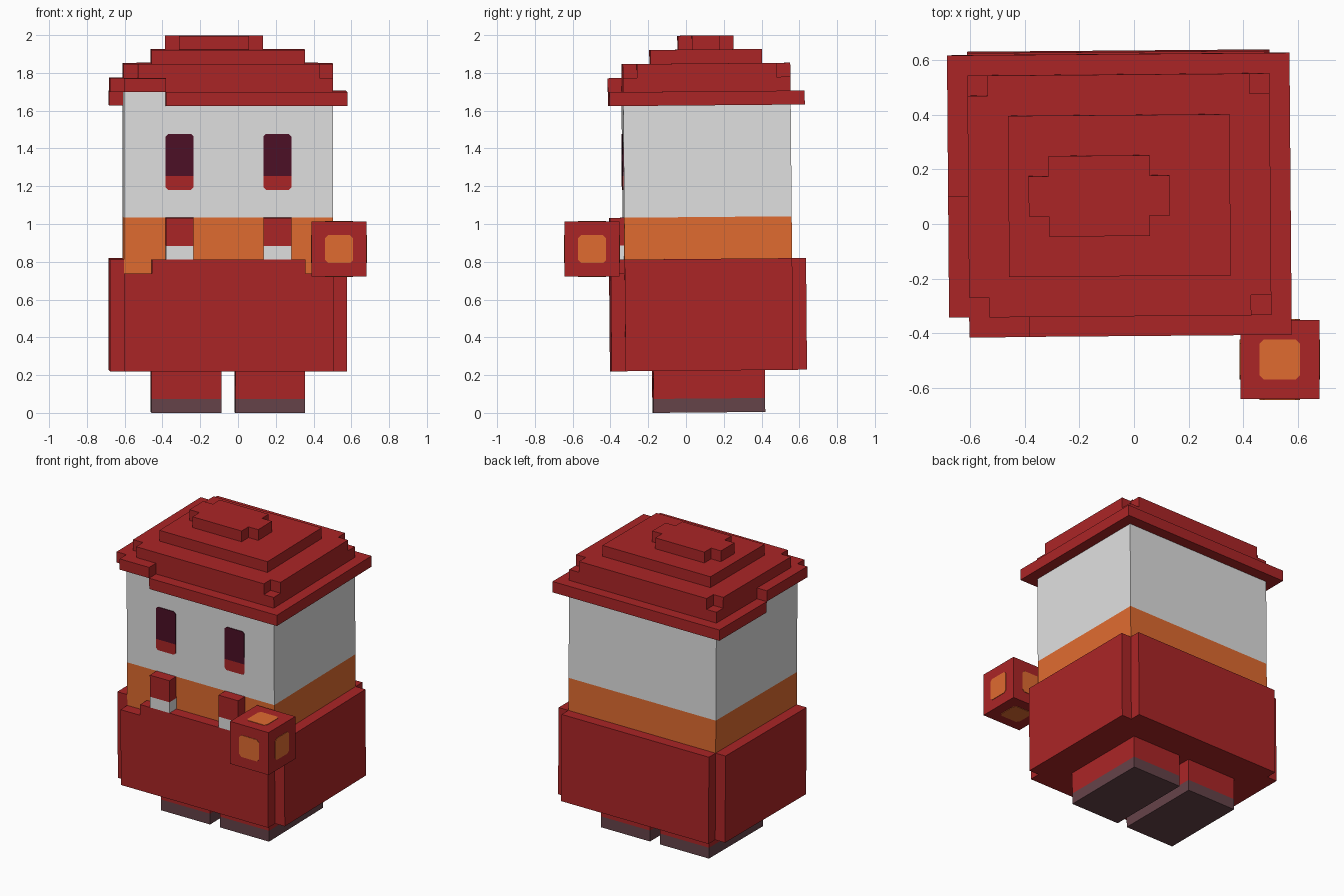
import bpy, bmesh, math
from mathutils import Matrix, Vector

if "Cube" in bpy.data.objects:
    bpy.data.objects.remove(bpy.data.objects["Cube"])


def material(name, rgb):
    m = bpy.data.materials.new(name)
    lin = [((c / 255 + 0.055) / 1.055) ** 2.4 for c in rgb]
    m.diffuse_color = (*lin, 1)
    m.use_nodes = True
    m.node_tree.nodes["Principled BSDF"].inputs["Base Color"].default_value = m.diffuse_color
    return m


RED = material("red", (171, 37, 38))
WHITE = material("off_white", (224, 224, 224))
ORANGE = material("orange", (224, 107, 48))
PURPLE = material("dark_purple", (76, 16, 38))
BROWN = material("dark_brown", (101, 67, 73))

# Figure is laid out in block units, then scaled and tilted very slightly
U = 0.0739
FIGURE = (Matrix.Translation((0, 0, 0.0015))
          @ Matrix.Rotation(0.008, 4, 'Z') @ Matrix.Rotation(0.0088, 4, 'X')
          @ Matrix.Translation((-0.681, -0.396, 0)) @ Matrix.Scale(U, 4))
UPRIGHT = FIGURE @ Matrix.Rotation(math.pi / 2, 4, 'X')  # profile in x-z, extruded to -y


def prism(name, pts, h0, h1, mat, matrix=FIGURE):
    """Extrude a flat outline from height h0 to h1."""
    bm = bmesh.new()
    face = bm.faces.new([bm.verts.new((x, y, h0)) for x, y in pts])
    top = bmesh.ops.extrude_face_region(bm, geom=[face])["geom"]
    bmesh.ops.translate(bm, vec=(0, 0, h1 - h0),
                        verts=[v for v in top if isinstance(v, bmesh.types.BMVert)])
    bmesh.ops.recalc_face_normals(bm, faces=bm.faces)
    bm.transform(matrix)
    mesh = bpy.data.meshes.new(name)
    bm.to_mesh(mesh)
    bm.free()
    mesh.materials.append(mat)
    ob = bpy.data.objects.new(name, mesh)
    bpy.context.collection.objects.link(ob)
    return ob


def rect(x0, x1, y0, y1):
    return [(x0, y0), (x1, y0), (x1, y1), (x0, y1)]


def plus(x0, x1, y0, y1, c=1):
    """Rectangle with a square notch c in each corner."""
    return [(x0 + c, y0), (x1 - c, y0), (x1 - c, y0 + c), (x1, y0 + c),
            (x1, y1 - c), (x1 - c, y1 - c), (x1 - c, y1), (x0 + c, y1),
            (x0 + c, y1 - c), (x0, y1 - c), (x0, y0 + c), (x0 + c, y0 + c)]


# Feet and legs
for side, x in (("left", 3), ("right", 9)):
    prism(f"{side}_shoe", rect(x, x + 5, 3, 11), 0, 1, BROWN)
    prism(f"{side}_leg", rect(x, x + 5, 3, 11), 1, 3, RED)

# Robe with a raised rim around the collar
prism("robe", plus(0, 17, 0, 14), 3, 10, RED)
prism("robe_rim_front", rect(3, 14, 0, 1), 10, 11, RED)
prism("robe_rim_back", rect(1, 16, 13, 14), 10, 11, RED)
prism("robe_rim_left", rect(0, 1, 1, 13), 10, 11, RED)
prism("robe_rim_right", rect(16, 17, 1, 13), 10, 11, RED)

# Collar and head
prism("collar", rect(1, 16, 1, 13), 10, 14, ORANGE)
prism("head", rect(1, 16, 1, 13), 14, 23, WHITE)

# Eyes and hands, repeated on both sides
k = 0.18
for side, x in (("left", 4), ("right", 11)):
    prism(f"{side}_eye",
          [(x, 17), (x + 2, 17), (x + 2, 20 - k), (x + 2 - k, 20), (x + k, 20), (x, 20 - k)],
          -1, -0.94, PURPLE, UPRIGHT)
    prism(f"{side}_eye_lower",
          [(x + k, 16), (x + 2 - k, 16), (x + 2, 16 + k), (x + 2, 17), (x, 17), (x, 16 + k)],
          -1, -0.94, RED, UPRIGHT)
    prism(f"{side}_sleeve", rect(x, x + 2, 0, 1), 12, 14, RED)
    prism(f"{side}_hand", rect(x, x + 2, 0, 1), 11, 12, WHITE)

# Hat: uneven brim, then stepped crown
prism("brim", [(4, 0), (17, 0), (17, 14), (0, 14), (0, 7), (1, 7),
               (1, 13), (16, 13), (16, 1), (4, 1)], 22, 23, RED)
prism("brim_raised_front", rect(1, 4, 0, 1), 23, 24, RED)
prism("brim_raised_left", rect(0, 1, 1, 7), 23, 24, RED)
prism("crown_base", rect(1, 16, 1, 13), 23, 24, RED)
prism("crown_notched", plus(1, 16, 1, 13), 24, 25, RED)
prism("crown_upper", rect(3, 14, 3, 11), 25, 26, RED)
prism("crown_top", plus(4, 11, 5, 9), 26, 27, RED)

# Floating cube with an inset panel on each face
C = Matrix.Translation((0.535, -0.497, 0.867))
H, P, Q = 0.145, 0.074, 0.058
prism("cube", rect(-H, H, -H, H), -H, H, RED, C)
octagon = [(-Q, -P), (Q, -P), (P, -Q), (P, Q), (Q, P), (-Q, P), (-P, Q), (-P, -Q)]
for axis in range(3):
    for s in (-1, 1):
        d = Vector((0, 0, 0))
        d[axis] = s
        prism(f"cube_panel_{'xyz'[axis]}_{'neg' if s < 0 else 'pos'}", octagon,
              H, H + 0.003, ORANGE, C @ d.to_track_quat('Z', 'Y').to_matrix().to_4x4())
